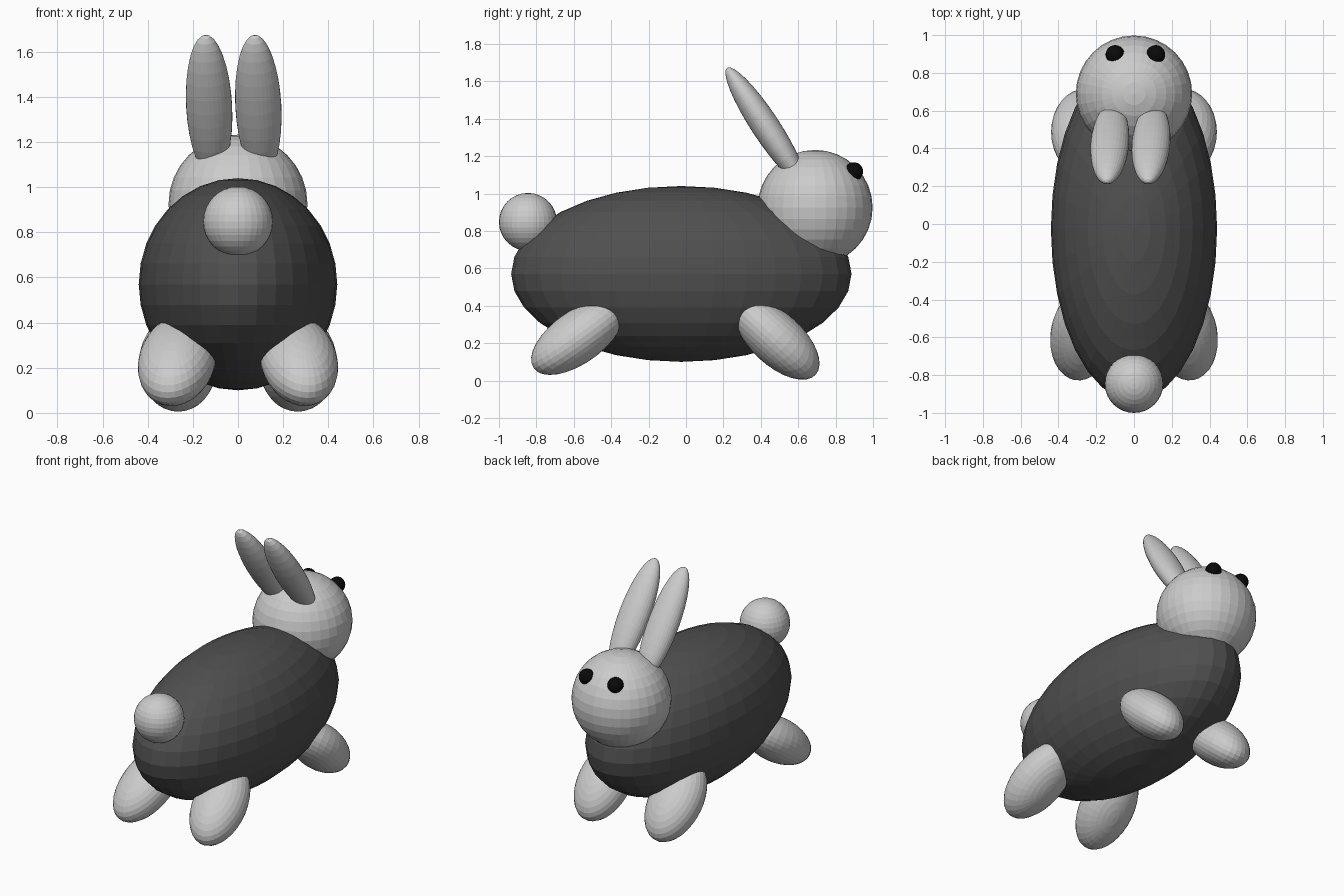
import bpy
from math import radians

if "Cube" in bpy.data.objects:
    bpy.data.objects.remove(bpy.data.objects["Cube"])


def material(name, value):
    m = bpy.data.materials.new(name)
    m.diffuse_color = (value, value, value, 1)
    m.use_nodes = True
    m.node_tree.nodes["Principled BSDF"].inputs["Base Color"].default_value = m.diffuse_color
    return m


def ellipsoid(name, loc, radii, rot=(0, 0, 0), mat=None):
    bpy.ops.mesh.primitive_uv_sphere_add(segments=32, ring_count=16, radius=1, location=loc,
                                         rotation=[radians(a) for a in rot])
    ob = bpy.context.object
    ob.name = name
    ob.scale = radii
    if mat:
        ob.data.materials.append(mat)
    return ob


dark = material("dark_grey", 0.08)
black = material("black", 0.003)

# Body, head and tail
ellipsoid("body", (0, -0.025, 0.57), (0.44, 0.91, 0.47), mat=dark)
ellipsoid("head", (0, 0.69, 0.925), (0.308, 0.308, 0.308))
ellipsoid("tail", (0, -0.845, 0.848), (0.155, 0.155, 0.155))

# Ears, both leaning slightly to one side
for name, x in (("left_ear", -0.128), ("right_ear", 0.09)):
    ellipsoid(name, (x, 0.425, 1.36), (0.102, 0.075, 0.374), (33.3, -3, 0))

# Eyes
for name, x in (("left_eye", -0.1), ("right_eye", 0.115)):
    ellipsoid(name, (x, 0.897, 1.117), (0.05, 0.05, 0.05), mat=black)

# Legs, feet pointing outwards from the belly
for label, s in (("left", -1), ("right", 1)):
    ellipsoid(label + "_tail_end_leg", (s * 0.27, -0.58, 0.232), (0.171, 0.29, 0.14), (35, 0, 10 * s))
    ellipsoid(label + "_head_end_leg", (s * 0.265, 0.487, 0.22), (0.174, 0.28, 0.14), (-42.5, 0, 0))
